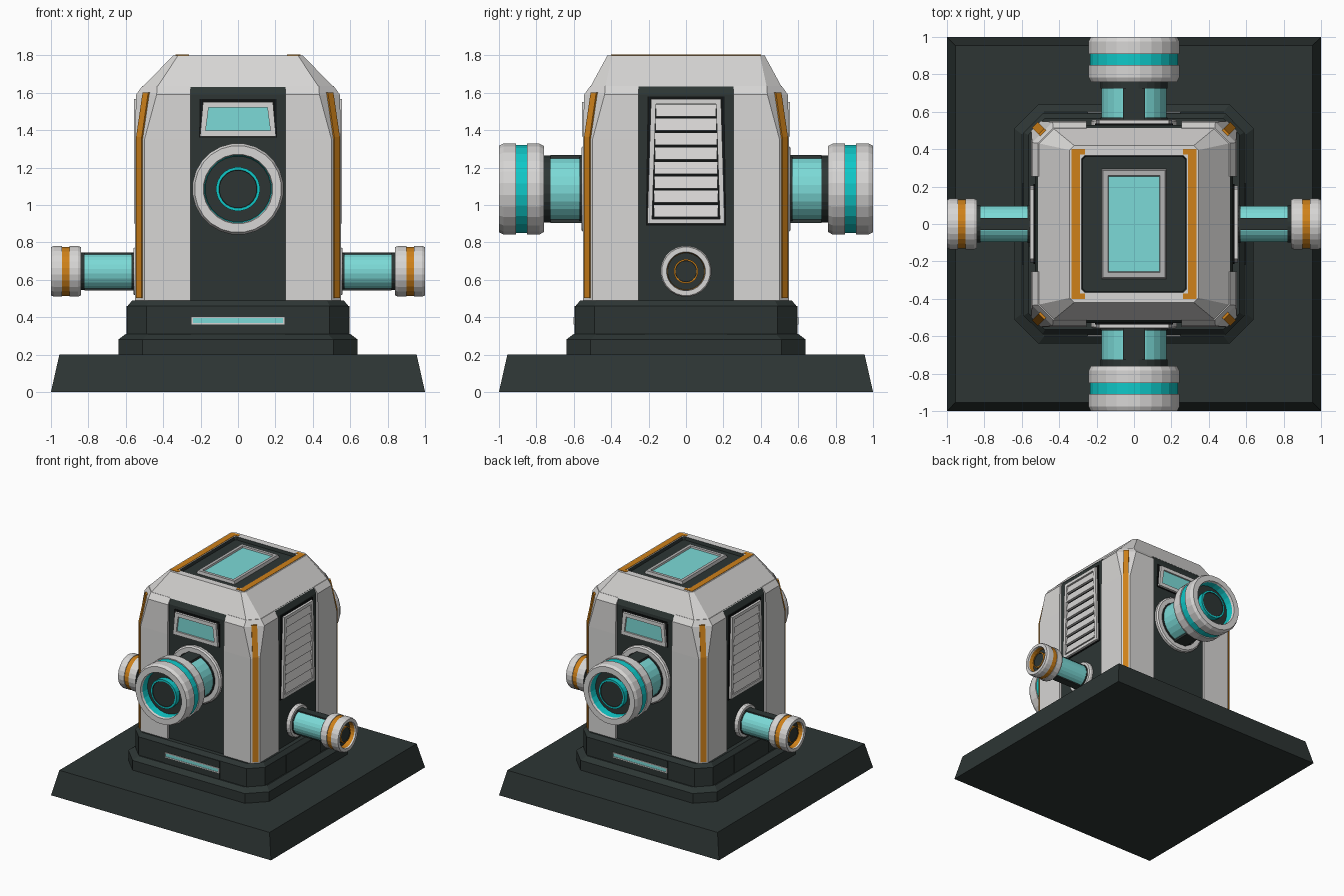
import bpy
import bmesh
from math import pi, sin, cos
from mathutils import Matrix, Vector

cube = bpy.data.objects.get("Cube")
if cube:
    bpy.data.objects.remove(cube)


def material(name, r, g, b):
    m = bpy.data.materials.new(name)
    m.use_nodes = True
    m.diffuse_color = (r, g, b, 1)
    m.node_tree.nodes["Principled BSDF"].inputs["Base Color"].default_value = (r, g, b, 1)
    return m


DARK = material("dark_slate", .026, .036, .034)
BLACK = material("black_gap", .005, .006, .006)
WHITE = material("white_shell", .68, .67, .66)
GREY = material("grey_trim", .45, .45, .45)
GLASS = material("pale_cyan", .2, .7, .68)
TEAL = material("bright_teal", .005, .58, .58)
ORANGE = material("orange", .62, .22, .01)


def loft(name, rings, mats, angle=0, hollow=False):
    """Skin rings of points; mats is one material or one per band."""
    bands = len(rings) - 1 + hollow
    mats = mats if isinstance(mats, list) else [mats] * bands
    slots = list(dict.fromkeys(mats))
    bm = bmesh.new()
    vs = [[bm.verts.new(p) for p in ring] for ring in rings]
    n = len(rings[0])
    for k in range(bands):
        a, b = vs[k], vs[(k + 1) % len(vs)]
        for i in range(n):
            j = (i + 1) % n
            bm.faces.new((a[i], a[j], b[j], b[i])).material_index = slots.index(mats[k])
    if not hollow:
        bm.faces.new(vs[0]).material_index = slots.index(mats[0])
        bm.faces.new(vs[-1]).material_index = slots.index(mats[-1])
    bmesh.ops.recalc_face_normals(bm, faces=bm.faces)
    bm.transform(Matrix.Rotation(angle, 4, "Z"))
    mesh = bpy.data.meshes.new(name)
    bm.to_mesh(mesh)
    bm.free()
    for m in slots:
        mesh.materials.append(m)
    ob = bpy.data.objects.new(name, mesh)
    bpy.context.collection.objects.link(ob)
    return ob


def octagon(hx, hy, c, z):
    return [(hx - c, -hy, z), (hx, c - hy, z), (hx, hy - c, z), (hx - c, hy, z),
            (c - hx, hy, z), (-hx, hy - c, z), (-hx, c - hy, z), (c - hx, -hy, z)]


def rect(x0, x1, y0, y1, z):
    return [(x0, y0, z), (x1, y0, z), (x1, y1, z), (x0, y1, z)]


def quad(low, high, z0, z1, d):
    """Upright trapezoid at distance d in front of the axis."""
    return [(-low, -d, z0), (low, -d, z0), (high, -d, z1), (-high, -d, z1)]


def circle(r, d, z, n=24):
    return [(r * cos(2 * pi * (i + .5) / n), -d, z + r * sin(2 * pi * (i + .5) / n))
            for i in range(n)]


def plate(name, low, high, z0, z1, d0, d1, mat, angle):
    loft(name, [quad(low, high, z0, z1, d) for d in (d0, d1)], mat, angle)


def frame(name, low, high, z0, z1, t, d0, d1, mat, angle):
    out = [quad(low, high, z0, z1, d) for d in (d0, d1)]
    inn = [quad(low - t, high - t, z0 + t, z1 - t, d) for d in (d1, d0)]
    loft(name, out + inn, mat, angle, hollow=True)


def barrel(side, z, R, start, neck, accent, angle):
    """Glass tube with a banded hollow drum on its end."""
    name = side + "_barrel"
    loft(name + "_collar", [circle(R * r, d, z) for r, d in
         ((.95, .52), (.95, .55), (.9, .56), (.75, .56), (.75, .52))], WHITE, angle, True)
    loft(name + "_root", [circle(R * .74, d, z) for d in (.52, .57)], DARK, angle)
    loft(name + "_glass", [circle(R * .71, d, z) for d in (.56, neck)], GLASS, angle)
    loft(name + "_neck", [circle(R * .735, d, z) for d in (neck, start + .01)], DARK, angle)
    for s, end in ((1, "top"), (-1, "bottom")):
        w = R * .235
        z0, z1 = sorted((z + s * R * .6, z + s * R * .74))
        plate(f"{name}_{end}_rail", w, w, z0, z1, .55, neck, DARK, angle)
    # radius fraction, position along the drum, material of the band that follows
    profile = [(.65, 0, DARK), (.95, 0, WHITE), (1, .1, WHITE), (1, .375, WHITE),
               (.965, .375, accent), (.965, .625, WHITE), (1, .625, WHITE),
               (1, .9, WHITE), (.95, 1, WHITE), (.76, 1, WHITE), (.74, .92, accent),
               (.72, .68, DARK), (.48, .68, accent), (.48, .86, accent),
               (.42, .86, DARK), (.41, .84, DARK)]
    rings = [circle(R * r, start + f * (1 - start), z) for r, f, m in profile]
    loft(name + "_drum", rings, [m for r, f, m in profile[:-1]], angle)


# Ground slab and stepped plinth
loft("base_slab", [rect(-h, h, -h, h, z) for h, z in ((1, 0), (.955, .2))], DARK)
loft("lower_plinth", [octagon(h, h, c, z) for h, c, z in
     ((.64, .13, .2), (.64, .13, .28), (.6, .12, .31))], DARK)
loft("upper_plinth", [octagon(h, h, c, z) for h, c, z in
     ((.59, .1, .31), (.59, .1, .46), (.565, .09, .49))], DARK)

# Dark core showing between the shell corners
loft("body_core", [octagon(h, h, .12, z) for h, z in
     ((.53, .48), (.53, 1.59), (.508, 1.635))], DARK)

# Sloped roof with recessed skylight
loft("roof", [octagon(.512, .512, .08, 1.63), octagon(.345, .42, .025, 1.8),
              octagon(.28, .365, .015, 1.8), octagon(.275, .36, .015, 1.775)],
     [WHITE, WHITE, DARK])
loft("skylight_frame", [rect(-x, x, -y, y, z) for x, y, z in
     ((.175, .295, 1.77), (.165, .285, 1.797), (.14, .26, 1.797), (.13, .25, 1.77))],
     GREY, hollow=True)
loft("skylight_glass", [rect(-.135, .135, -.255, .255, z) for z in (1.77, 1.785)], GLASS)
for angle, side in ((0, "left"), (pi, "right")):
    loft(side + "_roof_stripe", [rect(.288, .335, -.4, .4, z) for z in (1.795, 1.803)],
         ORANGE, angle)
    for y, end in ((-.4, "front"), (.372, "back")):
        loft(f"{side}_roof_stripe_{end}_tip",
             [rect(.262, .29, y, y + .028, z) for z in (1.795, 1.803)], ORANGE, angle)

# Shell corners: height, half width and chamfer at each level
levels = ((.49, .55, .05), (1.35, .55, .05), (1.59, .545, .11), (1.635, .512, .08))
for k, corner in enumerate(("front_left", "back_left", "back_right", "front_right")):
    a = .255
    loft(corner + "_shell", [[(a, -h, z), (h - c, -h, z), (h, c - h, z), (h, -a, z), (a, -a, z)]
         for z, h, c in levels], WHITE, k * pi / 2)
    along, out = Vector((.015, .015, 0)), Vector((.005, -.005, 0))
    strip = []
    for z, h, c in levels[:3]:
        mid = Vector((h - c / 2, c / 2 - h, z + .012))
        strip.append([mid - along - out, mid + along - out, mid + along + out, mid - along + out])
    loft(corner + "_stripe", strip, ORANGE, k * pi / 2)

# Front and back: window, large barrel, plinth light
for angle, side in ((0, "front"), (pi, "back")):
    plate(side + "_window_gap", .208, .205, 1.36, 1.565, .525, .536, BLACK, angle)
    frame(side + "_window_frame", .203, .187, 1.367, 1.55, .03, .53, .555, WHITE, angle)
    plate(side + "_window_glass", .175, .162, 1.39, 1.53, .53, .542, GLASS, angle)
    barrel(side, 1.085, .245, .76, .725, TEAL, angle)
    plate(side + "_plinth_panel", .25, .25, .31, .46, .58, .596, DARK, angle)
    frame(side + "_plinth_light_frame", .248, .248, .362, .402, .007, .59, .602, WHITE, angle)
    plate(side + "_plinth_light", .243, .243, .367, .397, .59, .599, GLASS, angle)

# Left and right: louvred vent, small barrel
for angle, side in ((pi / 2, "left"), (-pi / 2, "right")):
    plate(side + "_vent_gap", .215, .205, .89, 1.58, .525, .536, BLACK, angle)
    frame(side + "_vent_frame", .207, .187, .9, 1.565, .026, .53, .555, WHITE, angle)
    for i in range(8):
        z, w = .935 + i * .077, .172 - i * .0015
        section = ((.53, z), (.556, z), (.54, z + .064), (.53, z + .064))
        loft(f"{side}_vent_slat_{i + 1}", [[(x, -d, h) for d, h in section] for x in (-w, w)],
             WHITE, angle)
    barrel(side, .645, .137, .84, .82, ORANGE, angle)
    plate(side + "_plinth_panel", .22, .22, .31, .46, .58, .596, DARK, angle)
